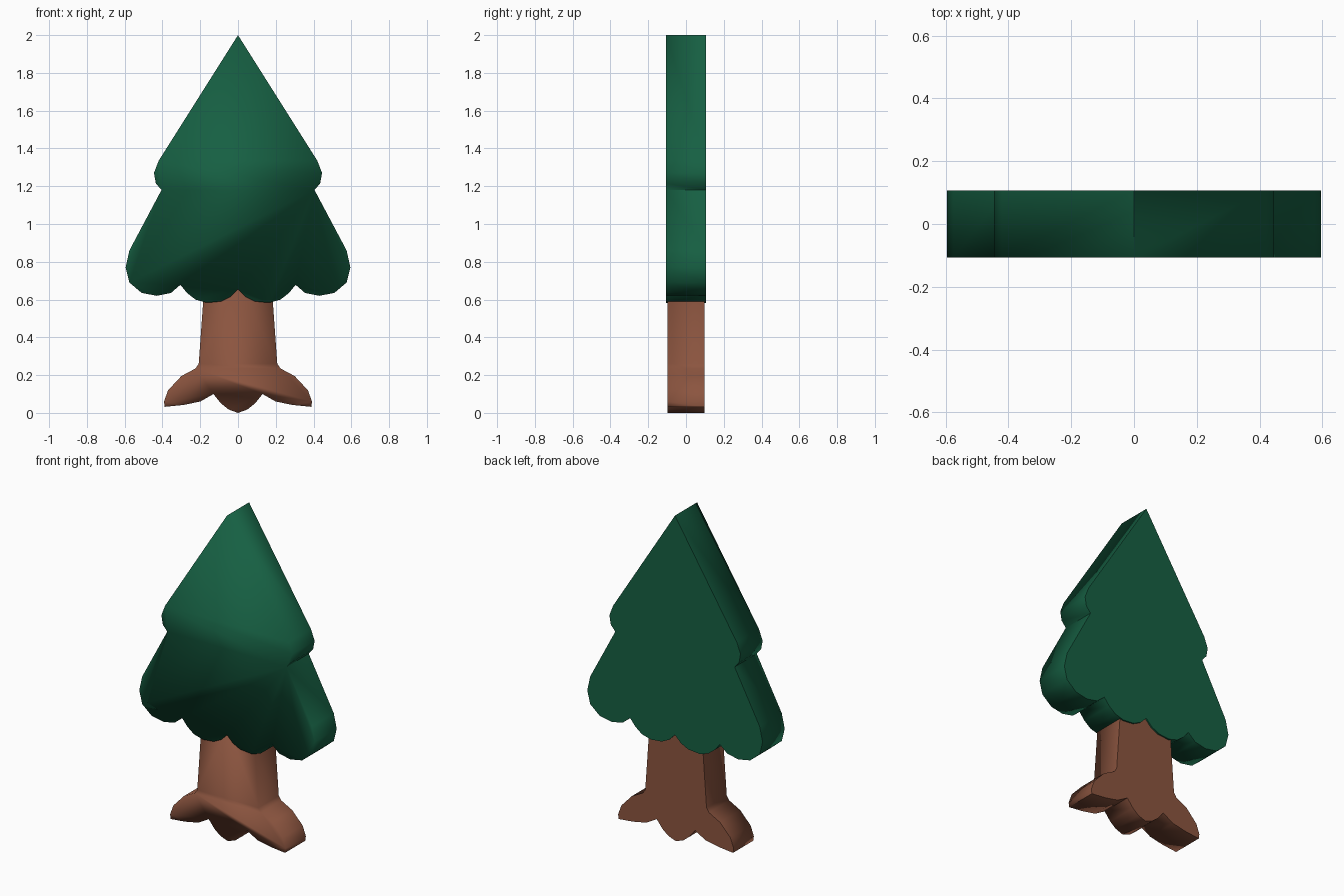
import bpy, bmesh, math

if "Cube" in bpy.data.objects:
    bpy.data.objects.remove(bpy.data.objects["Cube"])


def material(name, rgb):
    m = bpy.data.materials.new(name)
    m.diffuse_color = (*rgb, 1)
    m.use_nodes = True
    m.node_tree.nodes["Principled BSDF"].inputs["Base Color"].default_value = m.diffuse_color
    return m


def slab(name, half, depth, mat):
    """Mirror a right-half outline (x, z) and extrude it along y."""
    left = [(-x, z) for x, z in reversed(half) if x > 0]
    outline = half + left
    bm = bmesh.new()
    front = [bm.verts.new((x, -depth, z)) for x, z in outline]
    back = [bm.verts.new((x, depth, z)) for x, z in outline]
    bm.faces.new(front)
    rear = bm.faces.new(back)
    n = len(outline)
    for i in range(n):
        j = (i + 1) % n
        bm.faces.new((front[i], front[j], back[j], back[i]))
    bmesh.ops.recalc_face_normals(bm, faces=bm.faces)
    # Soft front rim, crisp back rim and crisp notches
    rim = set(rear.edges)
    for f in bm.faces:
        f.smooth = True
    for e in bm.edges:
        along_y = abs(e.verts[0].co.y - e.verts[1].co.y) > depth
        e.smooth = not (e in rim or (along_y and e.calc_face_angle(0) > math.radians(50)))
    mesh = bpy.data.meshes.new(name)
    bm.to_mesh(mesh)
    bm.free()
    mesh.materials.append(mat)
    ob = bpy.data.objects.new(name, mesh)
    bpy.context.collection.objects.link(ob)
    return ob


green = material("pine green", (0.008, 0.115, 0.055))
brown = material("bark brown", (0.26, 0.09, 0.05))

# Foliage: pointed top tier, wider lower tier, scalloped bottom edge
slab("foliage", [
    (0, 2.0), (0.42, 1.335), (0.445, 1.27), (0.435, 1.215), (0.405, 1.18),
    (0.575, 0.86), (0.595, 0.77), (0.575, 0.69), (0.51, 0.635), (0.43, 0.62),
    (0.355, 0.635), (0.305, 0.678), (0.27, 0.635), (0.225, 0.6), (0.165, 0.583),
    (0.09, 0.59), (0.04, 0.615), (0, 0.655)], 0.107, green)

# Trunk with flared roots
slab("trunk", [
    (0, 0.70), (0.18, 0.70), (0.185, 0.58), (0.208, 0.26), (0.225, 0.235),
    (0.30, 0.195), (0.37, 0.12), (0.392, 0.06), (0.388, 0.032), (0.29, 0.042),
    (0.20, 0.06), (0.13, 0.10), (0.09, 0.05), (0.05, 0.018), (0, 0.0)], 0.098, brown)
